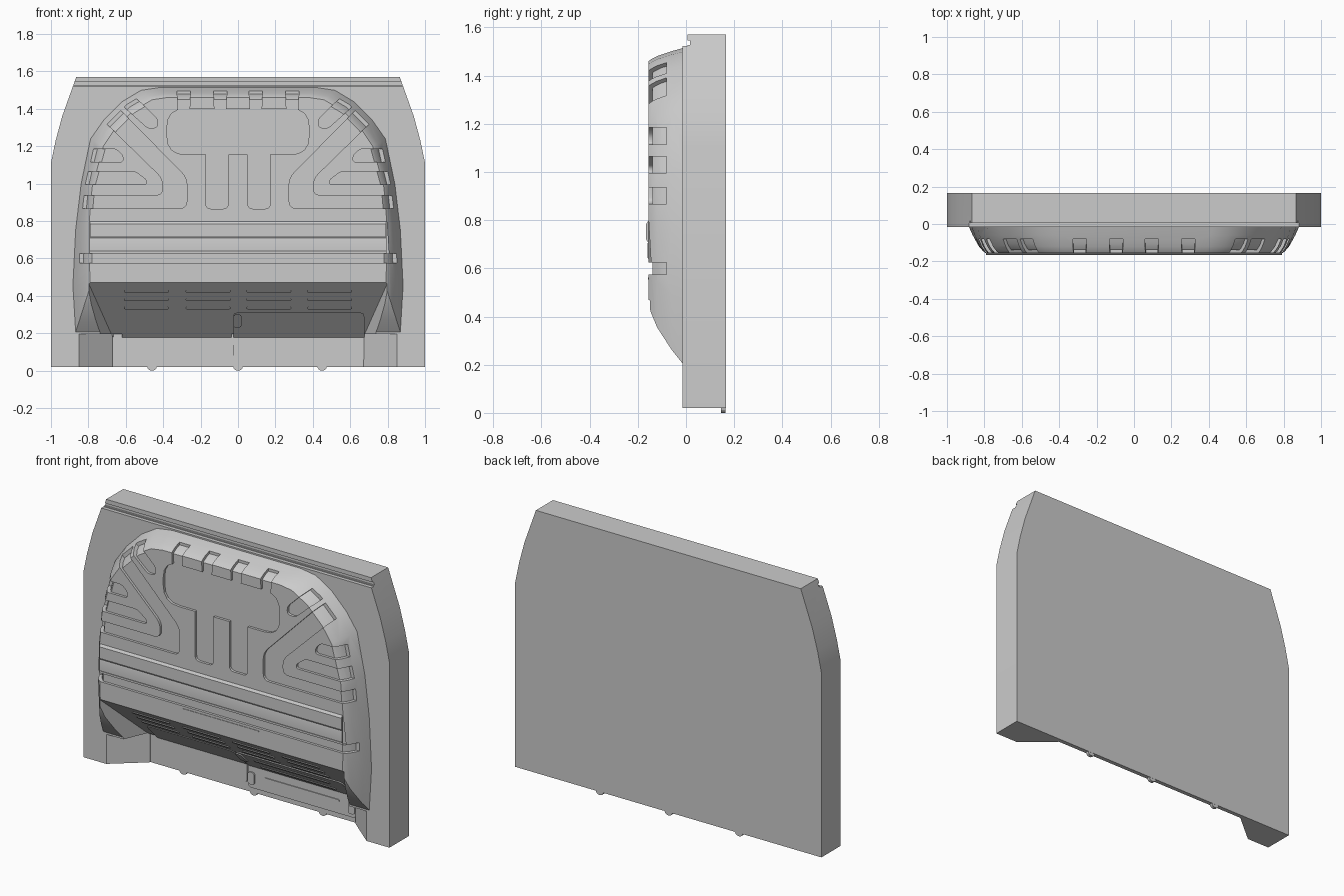
import bpy, bmesh, math
from mathutils import Vector

if "Cube" in bpy.data.objects:
    bpy.data.objects.remove(bpy.data.objects["Cube"])


def make(name, verts, faces):
    me = bpy.data.meshes.new(name)
    me.from_pydata(verts, [], faces)
    bm = bmesh.new()
    bm.from_mesh(me)
    bmesh.ops.recalc_face_normals(bm, faces=bm.faces)
    bm.to_mesh(me)
    bm.free()
    ob = bpy.data.objects.new(name, me)
    bpy.context.collection.objects.link(ob)
    return ob


def loft(name, rings):
    n = len(rings[0])
    verts = [p for r in rings for p in r]
    faces = [(k * n + i, k * n + (i + 1) % n, (k + 1) * n + (i + 1) % n, (k + 1) * n + i)
             for k in range(len(rings) - 1) for i in range(n)]
    faces += [tuple(range(n)), tuple(range(len(verts) - n, len(verts)))]
    return make(name, verts, faces)


def prism(name, pts, y0, y1):
    """Extrude an x/z outline along y."""
    return loft(name, [[(x, y, z) for x, z in pts] for y in (y0, y1)])


def bar(name, pts, width):
    """Extrude a y/z profile along x, with half width given as a function of y."""
    return loft(name, [[(s * width(y), y, z) for y, z in pts] for s in (-1, 1)])


def rounded(pts, r, steps=4):
    out = []
    for i, p in enumerate(pts):
        p, a, b = Vector(p), Vector(pts[i - 1]), Vector(pts[(i + 1) % len(pts)])
        d = min(r, (a - p).length * .48, (b - p).length * .48)
        s, e = p + (a - p).normalized() * d, p + (b - p).normalized() * d
        for k in range(steps + 1):
            t = k / steps
            out.append(tuple(s * (1 - t) ** 2 + p * 2 * t * (1 - t) + e * t * t))
    return out


def rect(x0, x1, z0, z1, r=.02):
    return rounded([(x0, z0), (x1, z0), (x1, z1), (x0, z1)], r)


def boolean(ob, tool, op):
    m = ob.modifiers.new("bool", 'BOOLEAN')
    m.operation, m.solver, m.object = op, 'EXACT', tool
    dg = bpy.context.evaluated_depsgraph_get()
    me = bpy.data.meshes.new_from_object(ob.evaluated_get(dg))
    ob.modifiers.clear()
    ob.data = me
    bpy.data.objects.remove(tool)


def mirrored(half):
    return half + [(-x, z) for x, z in reversed(half)]


# Main slab with tapered shoulders and a stepped top rail
wall = prism("rear_wall", mirrored([(1, .02), (1, 1.11), (.975, 1.23), (.94, 1.36), (.865, 1.57)]), -.015, .165)
boolean(wall, prism("cut", [(-1.1, 1.522), (1.1, 1.522), (1.1, 1.7), (-1.1, 1.7)], -.1, .006), 'DIFFERENCE')
boolean(wall, prism("cut", [(-1.1, 1.527), (1.1, 1.527), (1.1, 1.545), (-1.1, 1.545)], -.1, .016), 'DIFFERENCE')

# Bulging pressed panel, lofted from its base outline to its flat front
BASE = [(.87, .2), (.885, .45), (.87, .75), (.84, 1), (.79, 1.24), (.72, 1.34), (.62, 1.44), (.52, 1.5), (.42, 1.515)]
FRONT = [(.79, .45), (.795, .6), (.795, .8), (.78, .98), (.72, 1.2), (.66, 1.29), (.56, 1.39), (.46, 1.448), (.38, 1.46)]


def bulge(name, inset, dy):
    rings = []
    for y, f in ((.03, 0), (-.01, 0), (-.06, .25), (-.12, .62), (-.145, .86), (-.155, 1)):
        half = [((bx + (px - bx) * f) * inset, .85 + (bz + (pz - bz) * f - .85) * inset)
                for (bx, bz), (px, pz) in zip(BASE, FRONT)]
        rings.append([(x, y + dy, z) for x, z in mirrored(half)])
    return loft(name, rings)


shell = bulge("shell", 1, 0)

# Pressed channels: centre window with legs and teeth, then side channels
grooves = [rect(-.38, .38, 1.155, 1.4, .1), [(-.9, .575), (.9, .575), (.9, .625), (-.9, .625)]]
side = [
    rounded([(.95, .868), (.273, .868), (.273, 1.03), (.72, 1.485), (.82, 1.435), (.40, 1.025), (.40, .936), (.95, .936)], .04),
    rounded([(.95, .995), (.49, .995), (.49, 1.02), (.55, 1.065), (.95, 1.065)], .02),
    rounded([(.95, 1.115), (.615, 1.115), (.615, 1.15), (.65, 1.185), (.95, 1.185)], .02),
    rounded([(.43, 1.3), (.43, 1.345), (.6, 1.51), (.66, 1.455), (.48, 1.295)], .02),
    rect(.052, .172, .865, 1.2, .03)]
side += [[(c - .03, 1.37), (c + .03, 1.37), (c + .036, 1.495), (c - .036, 1.495)] for c in (.095, .29)]
for g in side:
    grooves += [g, [(-x, z) for x, z in g]]
for g in grooves:
    boolean(shell, prism("cut", g, -.3, -.08), 'DIFFERENCE')
boolean(shell, bulge("core", .983, .015), 'UNION')
boolean(wall, shell, 'UNION')

# Horizontal stiffening ribs
boolean(wall, bar("rib", [(-.1, .8), (-.154, .8), (-.165, .785), (-.165, .72), (-.158, .708),
                          (-.16, .7), (-.16, .645), (-.154, .632), (-.1, .632)], lambda y: .79), 'UNION')

# Undercut below the bulge and the wider notch between the lower corners
boolean(wall, bar("cut", [(-.3, .6125), (.14, .18), (.14, -.1), (-.3, -.1)],
                  lambda y: .80 - (y + .155) * .44), 'DIFFERENCE')
boolean(wall, bar("cut", [(-.05, .195), (.1395, .195), (.1395, -.1), (-.05, -.1)],
                  lambda y: .85 - (y + .015) * 1.2), 'DIFFERENCE')


def folded(name, outline, d):
    """Thin plate that follows the undercut slope and lower wall."""
    ob = bar(name, [(-.14 - 1.4 * d, .455), (.14 - d, .18 - .4 * d), (.14 - d, 0),
                    (.155, 0), (.155, .2), (-.1, .455)], lambda y: .75)
    boolean(ob, prism("cut", outline, -.4, .4), 'INTERSECT')
    return ob


# Lower access panels, ribs, latches
parts = [wall,
         folded("left_access_panel", rect(-.62, -.035, .06, .3, .04), .004),
         folded("right_access_panel", rect(-.025, .675, .05, .31, .02), .008)]
for z in (.265, .205, .125):
    parts.append(folded("panel_rib", rect(.08, .57, z - .008, z + .008, .008), .013))
for x, z in ((-.003, .265), (-.003, .108), (.652, .108)):
    parts.append(folded("panel_latch", rect(x - .022, x + .022, z - .036, z + .036, .018), .016))

# Vent slats on the slope
for x in (-.49, -.16, .165, .49):
    for z in (.335, .38, .425):
        parts.append(folded("vent_slat", rect(x - .12, x + .12, z - .007, z + .007, .007), .006))
parts.append(prism("front_seam", rect(-.25, .245, .553, .561, .003), -.158, -.14))

# Small rounded lugs under the bottom edge
for x in (-.46, 0, .45):
    lug = [(x + .025 * math.cos(a), .021 - .021 * math.sin(a)) for a in (math.pi * k / 8 for k in range(9))]
    parts.append(prism("bottom_lug", lug, .145, .164))

# Smooth shading with crisp edges
bpy.ops.object.select_all(action='DESELECT')
for ob in parts:
    ob.select_set(True)
bpy.context.view_layer.objects.active = wall
bpy.ops.object.shade_smooth_by_angle(angle=math.radians(22))
